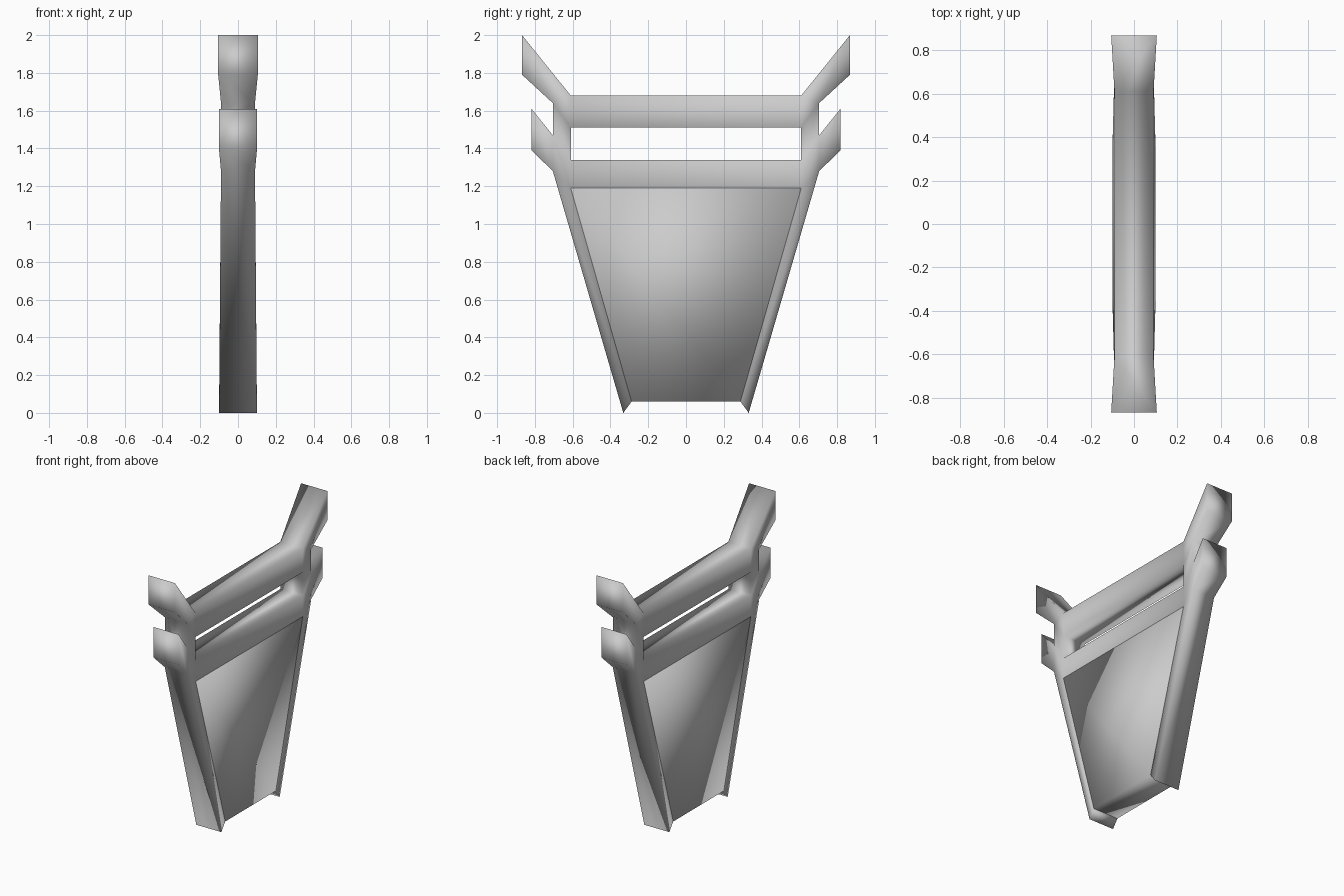
import bpy, bmesh

if "Cube" in bpy.data.objects:
    bpy.data.objects.remove(bpy.data.objects["Cube"])

# Profile points on the +y half: (y, z, half thickness along x)
P = {
    'a': (.288, .06, .10), 'b': (.332, 0, .10), 'c': (.61, 1.19, .09), 'd': (.705, 1.28, .09),
    'e': (.818, 1.39, .10), 'f': (.818, 1.61, .10), 'g': (.705, 1.47, .09), 'h': (.61, 1.34, .09),
    'i': (.61, 1.51, .09), 'j': (.705, 1.64, .09), 'k': (.868, 1.79, .105), 'l': (.868, 2.0, .105),
    'm': (.61, 1.68, .09),
}


def slab(name, half_faces, cross_faces):
    """Thick plate: half_faces are mirrored in y, cross_faces use upper case for the -y side."""
    polys = list(half_faces) + [f.upper() for f in half_faces] + list(cross_faces)
    bm = bmesh.new()
    verts = {}

    def vert(ch, side):
        if (ch, side) not in verts:
            y, z, t = P[ch.lower()]
            verts[ch, side] = bm.verts.new((side * t, -y if ch.isupper() else y, z))
        return verts[ch, side]

    count = {}
    for poly in polys:
        for side in (1, -1):
            bm.faces.new([vert(ch, side) for ch in poly])
        for u, v in zip(poly, poly[1:] + poly[0]):
            key = tuple(sorted((u, v)))
            count[key] = count.get(key, 0) + 1
    # walls along the open outline
    for (u, v), n in count.items():
        if n == 1:
            bm.faces.new([vert(u, 1), vert(v, 1), vert(v, -1), vert(u, -1)])
    bmesh.ops.recalc_face_normals(bm, faces=bm.faces[:])
    for f in bm.faces:
        f.smooth = True
    me = bpy.data.meshes.new(name)
    bm.to_mesh(me)
    bm.free()
    ob = bpy.data.objects.new(name, me)
    bpy.context.collection.objects.link(ob)
    return ob


# Side rails, posts and flared horns, joined by two crossbars
slab("frame", ["abdc", "cdgh", "defg", "hgji", "ijm", "jklm"], ["chHC", "imMI"])

# Tapered infill panel between the rails
slab("panel", [], ["acCA"])
